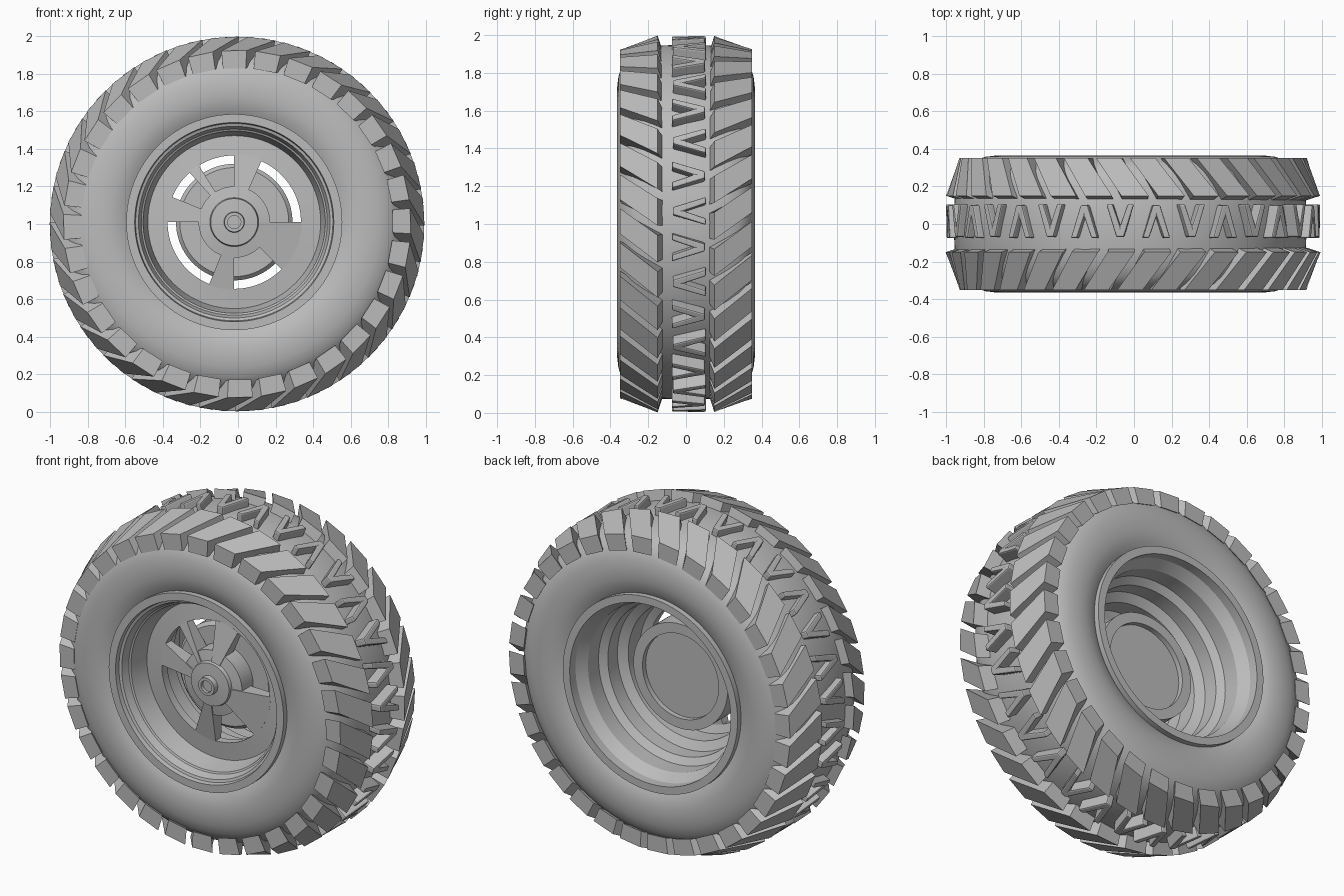
import bpy, bmesh, math
from mathutils import Vector

cube = bpy.data.objects.get("Cube")
if cube:
    bpy.data.objects.remove(cube, do_unlink=True)

grey = bpy.data.materials.new("plain_grey")
grey.use_nodes = True
COLOUR = (0.5, 0.5, 0.5, 1)
grey.diffuse_color = COLOUR
grey.node_tree.nodes["Principled BSDF"].inputs["Base Color"].default_value = COLOUR

WHEEL = Vector((-0.02, 0, 1.01))   # axle of tyre and rim
TREAD = Vector((-0.005, 0, 1.0))   # axle of the tread ring
COUNT = 32                         # blocks per row
STEP = math.tau / COUNT


def polar(r, angle, y):
    return Vector((r * math.cos(angle), y, r * math.sin(angle)))


def finish(name, bm, centre, smooth=True):
    bmesh.ops.remove_doubles(bm, verts=bm.verts, dist=0.0001)
    bmesh.ops.recalc_face_normals(bm, faces=bm.faces)
    mesh = bpy.data.meshes.new(name)
    bm.to_mesh(mesh)
    bm.free()
    mesh.materials.append(grey)
    obj = bpy.data.objects.new(name, mesh)
    obj.location = centre
    bpy.context.collection.objects.link(obj)
    if smooth:
        bpy.ops.object.select_all(action='DESELECT')
        obj.select_set(True)
        bpy.context.view_layer.objects.active = obj
        bpy.ops.object.shade_smooth_by_angle(angle=math.radians(30))
    return obj


def revolve(name, profile, closed=True, steps=96):
    """Turn a list of (radius, y) points around the axle."""
    bm = bmesh.new()
    verts = [bm.verts.new((r, y, 0)) for r, y in profile]
    edges = [bm.edges.new(pair) for pair in zip(verts, verts[1:])]
    if closed:
        edges.append(bm.edges.new((verts[-1], verts[0])))
    bmesh.ops.spin(bm, geom=verts + edges, cent=(0, 0, 0), axis=(0, 1, 0),
                   angle=math.tau, steps=steps, use_merge=True)
    return finish(name, bm, WHEEL)


def prism(bm, lower, upper):
    """Solid between two matching outlines."""
    a = [bm.verts.new(p) for p in lower]
    b = [bm.verts.new(p) for p in upper]
    bm.faces.new(a)
    bm.faces.new(b[::-1])
    for i in range(len(a)):
        j = (i + 1) % len(a)
        bm.faces.new((a[i], b[i], b[j], a[j]))


# Tyre carcass
half = [(0.57, 0.33), (0.61, 0.352), (0.66, 0.362), (0.71, 0.365), (0.77, 0.358),
        (0.82, 0.342), (0.86, 0.315), (0.89, 0.28), (0.915, 0.22), (0.935, 0.13)]
revolve("tyre", half + [(0.94, 0)] + [(r, -y) for r, y in reversed(half)])

# Rim barrel with stepped lips and the outer band of the wheel disc
revolve("rim", [(0.575, -0.365), (0.53, -0.365), (0.525, -0.34), (0.51, -0.335),
                (0.495, -0.29), (0.485, -0.285), (0.46, -0.17), (0.355, -0.18),
                (0.355, -0.13), (0.4, -0.11), (0.4, 0), (0.45, 0.03), (0.45, 0.12),
                (0.49, 0.15), (0.49, 0.25), (0.53, 0.31), (0.53, 0.365), (0.575, 0.365)])

# Rear drum with a shallow recess
revolve("rear_drum", [(0, -0.1), (0.29, -0.1), (0.31, -0.08), (0.31, 0.08),
                      (0.25, 0.08), (0.25, 0.05), (0, 0.05)], closed=False)

# Hub and hollow centre cap
revolve("hub", [(0, -0.05), (0.19, -0.05), (0.19, -0.205), (0.13, -0.215),
                (0.125, -0.235), (0.055, -0.24), (0.052, -0.27), (0.035, -0.27),
                (0.035, -0.25), (0, -0.25)], closed=False, steps=64)

# Spokes fill the disc between the windows
bm = bmesh.new()
for start, end in [(66, 90), (122, 132), (158, 180), (248, 270), (315, 360)]:
    n = 6
    angles = [math.radians(start + (end - start) * i / n) for i in range(n + 1)]

    def outline(y_in, y_out):
        return ([polar(0.13, a, y_in) for a in angles]
                + [polar(0.36, a, y_out) for a in reversed(angles)])
    prism(bm, outline(-0.222, -0.18), outline(-0.12, -0.13))
finish("spokes", bm, WHEEL, smooth=False)


# Slanted shoulder blocks, one row on each side
def shoulder_row(name, side, phase):
    bm = bmesh.new()
    width, skew = 0.073, 0.15
    for i in range(COUNT):
        mid = phase + i * STEP

        def outline(r_out, r_in, y_out, y_in):
            corners = [(r_out, mid - width, y_out), (r_out, mid + width, y_out),
                       (r_in, mid - skew + width, y_in), (r_in, mid - skew - width, y_in)]
            return [polar(r, a, side * y) for r, a, y in corners]
        prism(bm, outline(0.83, 0.92, 0.35, 0.125), outline(0.925, 0.998, 0.35, 0.15))
    finish(name, bm, TREAD, smooth=False)


shoulder_row("front_tread_blocks", -1, math.radians(1))
shoulder_row("rear_tread_blocks", 1, math.radians(8))

# Centre chevrons pointing alternately forward and backward
chevron = [(-0.075, 0.09), (-0.04, 0.09), (0, -0.025), (0.04, 0.09),
           (0.075, 0.09), (0.02, -0.085), (-0.02, -0.085)]
bm = bmesh.new()
for i in range(COUNT):
    flip = 1 if i % 2 == 0 else -1
    mid = math.radians(94) - i * STEP
    prism(bm, *([polar(r, mid + s, 0.015 + flip * y) for s, y in chevron]
                for r in (0.92, 0.995)))
chevrons = finish("centre_chevrons", bm, TREAD, smooth=False)
bevel = chevrons.modifiers.new("soft_edges", 'BEVEL')
bevel.width = 0.008
bevel.segments = 2
